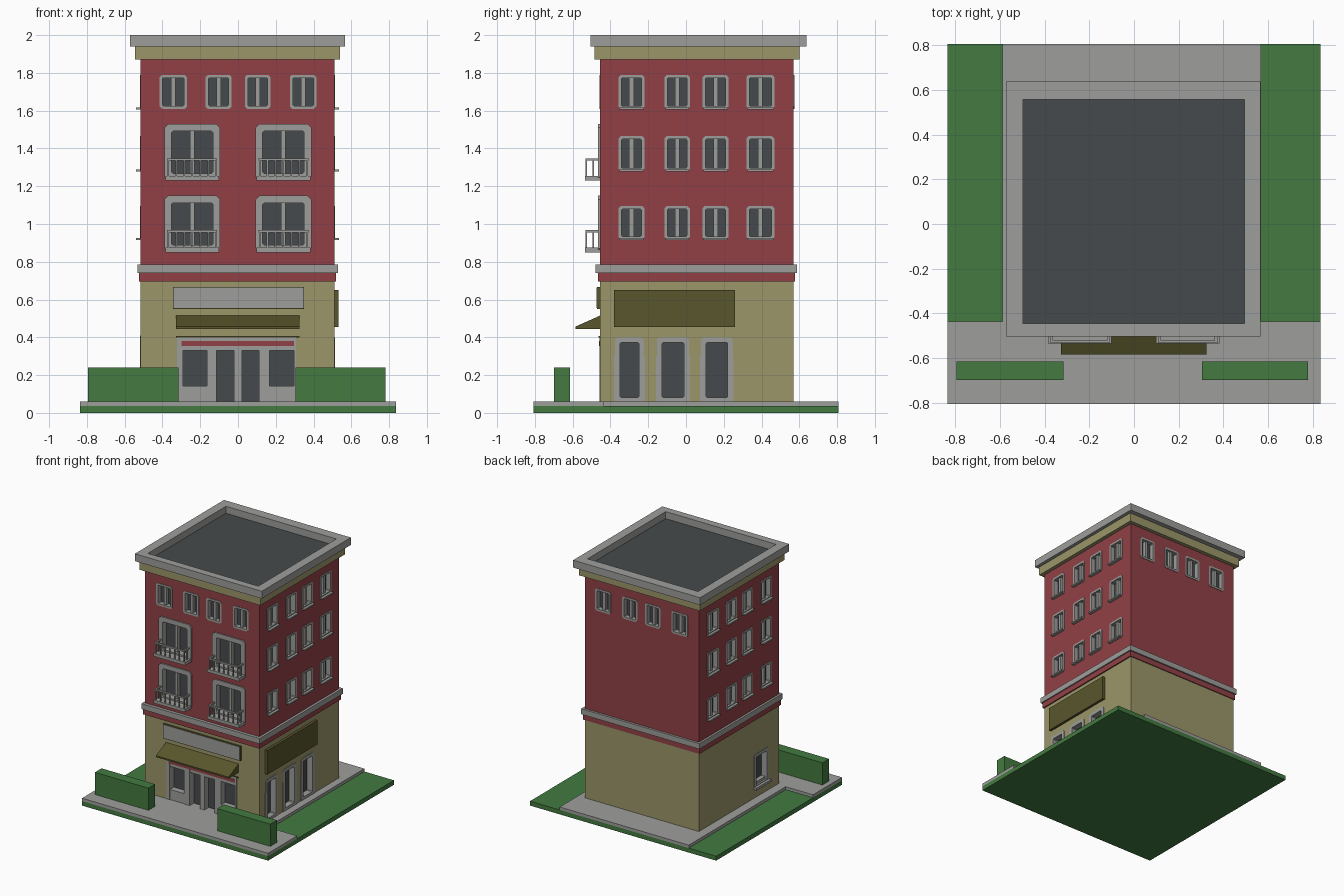
import bpy, bmesh

if "Cube" in bpy.data.objects:
    bpy.data.objects.remove(bpy.data.objects["Cube"])

X0, X1, Y0, Y1 = -0.515, 0.51, -0.455, 0.57   # building walls


def material(name, hexcol):
    def lin(c):
        return c / 12.92 if c <= 0.04045 else ((c + 0.055) / 1.055) ** 2.4
    m = bpy.data.materials.new(name)
    m.diffuse_color = [lin(int(hexcol[i:i + 2], 16) / 255) for i in (0, 2, 4)] + [1]
    m.use_nodes = True
    m.node_tree.nodes["Principled BSDF"].inputs["Base Color"].default_value = m.diffuse_color
    return m


RED = material("brick_red", "914046")
GRAY = material("stone_gray", "9E9F9C")
TAN = material("tan_plaster", "9C966A")
OLIVE = material("olive", "59562C")
GREEN = material("grass_green", "437A41")
DARK = material("dark_glass", "464A4C")

parts = {}   # name -> (bmesh, material)


def part(name, mat):
    if name not in parts:
        parts[name] = (bmesh.new(), mat)
    return parts[name][0]


def solid(bm, a, b):
    """Close two equal point loops into a prism."""
    va, vb = [bm.verts.new(p) for p in a], [bm.verts.new(p) for p in b]
    n = len(va)
    bm.faces.new(va)
    bm.faces.new(vb)
    for i in range(n):
        j = (i + 1) % n
        bm.faces.new((va[i], va[j], vb[j], vb[i]))


def box(name, mat, x0, x1, y0, y1, z0, z1):
    def loop(z):
        return [(x0, y0, z), (x1, y0, z), (x1, y1, z), (x0, y1, z)]
    solid(part(name, mat), loop(z0), loop(z1))


def on_wall(side, u, z, d):
    """Point on a wall: u along it, z up, d outwards."""
    return {"front": (u, Y0 - d, z), "back": (u, Y1 + d, z),
            "right": (X1 + d, u, z), "left": (X0 - d, u, z)}[side]


def wbox(name, mat, side, u0, u1, z0, z1, d0, d1):
    def loop(d):
        return [on_wall(side, u, z, d) for u, z in ((u0, z0), (u1, z0), (u1, z1), (u0, z1))]
    solid(part(name, mat), loop(d0), loop(d1))


def ring(name, mat, side, u0, u1, z0, z1, t, d0, d1, c):
    """Window surround with clipped corners."""
    bm = part(name, mat)

    def octagon(i, c, d):
        a, b, e, f = u0 + i, u1 - i, z0 + i, z1 - i
        pts = ((a + c, e), (b - c, e), (b, e + c), (b, f - c),
               (b - c, f), (a + c, f), (a, f - c), (a, e + c))
        return [bm.verts.new(on_wall(side, u, z, d)) for u, z in pts]
    loops = [octagon(0, c, d0), octagon(0, c, d1), octagon(t, c * .4, d1), octagon(t, c * .4, d0)]
    for k in range(4):
        p, q = loops[k], loops[(k + 1) % 4]
        for i in range(8):
            j = (i + 1) % 8
            bm.faces.new((p[i], p[j], q[j], q[i]))


def window(kind, side, u0, u1, z0, z1, t, depth, mullion, out=0.004, c=0.012, cut="upper"):
    """Recessed opening with surround, glass and optional centre bar."""
    e = 0.006 + c * 0.3
    wbox("cutter_" + cut, None, side, u0 + e, u1 - e, z0 + e, z1 - e, -depth, 0.05)
    ring(f"{kind}_frames_{side}", GRAY, side, u0, u1, z0, z1, t, -depth, out, c)
    wbox(f"{kind}_glass_{side}", DARK, side, u0 + t / 2, u1 - t / 2, z0 + t / 2, z1 - t / 2,
         -depth - .003, -depth + .005)
    if mullion:
        m = (u0 + u1) / 2
        wbox(f"{kind}_bars_{side}", GRAY, side, m - mullion / 2, m + mullion / 2,
             z0 + t / 2, z1 - t / 2, -depth, -0.01)


# Ground
box("grass", GREEN, -.836, .836, -.807, .807, 0, .036)
box("front_pavement", GRAY, -.836, .836, -.807, -.436, .036, .06)
box("pavement_around_house", GRAY, -.59, .57, -.436, .807, .036, .06)
box("hedge_left", GREEN, -.795, -.315, -.70, -.615, .06, .24)
box("hedge_right", GREEN, .304, .78, -.70, -.615, .06, .24)

# Walls, bands and roof
box("lower_walls", TAN, X0, X1, Y0, Y1, .05, .70)
box("upper_walls", RED, X0, X1, Y0, Y1, .70, 1.87)
box("red_band", RED, -.525, .52, -.467, .577, .695, .74)
box("stone_band", GRAY, -.532, .53, -.48, .588, .74, .785)
box("tan_cornice", TAN, -.545, .54, -.485, .60, 1.87, 1.94)
box("roof_floor", DARK, -.51, .505, -.455, .57, 1.935, 1.943)
box("parapet_front", GRAY, -.573, .567, -.505, -.445, 1.94, 2)
box("parapet_back", GRAY, -.573, .567, .557, .638, 1.94, 2)
box("parapet_left", GRAY, -.573, -.498, -.445, .557, 1.94, 2)
box("parapet_right", GRAY, .494, .567, -.445, .557, 1.94, 2)

# Small windows: top row front and back, three rows on each side
for side in ("front", "back"):
    for u0, u1 in ((-.415, -.27), (-.172, -.034), (.036, .172), (.275, .415)):
        window("small_window", side, u0, u1, 1.61, 1.79, .016, .04, .024)
for side in ("right", "left"):
    for u0, u1 in ((-.357, -.22), (-.114, .02), (.088, .225), (.32, .468)):
        for z0, z1 in ((1.608, 1.79), (1.28, 1.465), (.918, 1.095)):
            window("small_window", side, u0, u1, z0, z1, .016, .04, .024)
            wbox(f"sills_{side}", GRAY, side, u0 + .005, u1 - .005, z0 - .002, z0 + .009, -.03, .025)

# Balcony windows with railings
for u0, u1 in ((-.39, -.095), (.093, .388)):
    for z0 in (.85, 1.23):
        window("balcony_window", "front", u0, u1, z0, z0 + .3, .038, .045, .024, .01, .02)
        a, b = u0 + .005, u1 - .005
        wbox("balcony_slabs", GRAY, "front", a, b, z0, z0 + .025, 0, .08)
        zr = z0 + .105
        wbox("balcony_rails", GRAY, "front", a + .01, b - .01, zr, zr + .012, .066, .078)
        for u in (a + .01, b - .022):
            wbox("balcony_rails", GRAY, "front", u, u + .012, zr, zr + .012, 0, .067)
            wbox("balcony_bars", GRAY, "front", u + .002, u + .010, z0 + .02, zr + .002, .033, .041)
        for i in range(7):
            u = a + .012 + i * (b - a - .032) / 6
            wbox("balcony_bars", GRAY, "front", u, u + .008, z0 + .02, zr + .002, .068, .076)

# Shop front
wbox("cutter_lower", None, "front", -.315, .302, .055, .395, -.06, .05)
wbox("shop_glass", DARK, "front", -.316, .303, .052, .38, -.063, -.05)
for u0, u1 in ((-.322, -.292), (-.165, -.113), (-.02, .02), (.11, .168), (.296, .308)):
    wbox("shop_pillars", GRAY, "front", u0, u1, .055, .40, -.06, .004)
wbox("shop_header", GRAY, "front", -.322, .308, .33, .40, -.06, .002)
for u0, u1 in ((-.30, -.16), (.16, .30)):
    wbox("shop_window_base", GRAY, "front", u0, u1, .055, .142, -.06, 0)
wbox("red_shop_stripe", RED, "front", -.30, .296, .355, .38, -.004, .006)
wbox("shop_trim", OLIVE, "front", -.328, .325, .40, .408, -.005, .008)

# Awning wedge, front sign and side sign
awning = [(0, .445), (.13, .445), (.13, .457), (0, .515)]
solid(part("awning", OLIVE), *[[on_wall("front", u, z, d) for d, z in awning] for u in (-.328, .325)])
wbox("front_sign_board", OLIVE, "front", -.345, .35, .55, .667, -.01, .015)
wbox("front_sign_face", GRAY, "front", -.341, .346, .554, .663, .012, .018)
wbox("side_sign_board", OLIVE, "right", -.38, .26, .455, .65, -.01, .021)

# Ground floor openings on the sides
for u0, u1 in ((-.376, -.222), (-.154, .016), (.079, .248)):
    window("side_door", "right", u0, u1, .055, .40, .027, .05, 0, .004, .014, "lower")
    for u in (u0, u1):
        wbox("side_door_feet", GRAY, "right", u - .004, u + .004, .055, .30, -.02, .004)
window("left_window", "left", -.32, -.14, .13, .41, .025, .05, 0, .004, .008, "lower")
wbox("left_window_sill", GRAY, "left", -.325, -.135, .13, .15, -.04, .025)
wbox("left_window_ledge", GRAY, "left", -.31, -.15, .15, .175, -.045, -.01)

# Make the objects
objs = {}
for name, (bm, mat) in parts.items():
    bmesh.ops.recalc_face_normals(bm, faces=bm.faces)
    me = bpy.data.meshes.new(name)
    bm.to_mesh(me)
    bm.free()
    if mat:
        me.materials.append(mat)
    objs[name] = bpy.data.objects.new(name, me)
    bpy.context.collection.objects.link(objs[name])

# Cut the openings into the walls
for level in ("lower", "upper"):
    wall, cutter = objs[level + "_walls"], objs["cutter_" + level]
    cutter.hide_render = True
    mod = wall.modifiers.new("openings", "BOOLEAN")
    mod.operation, mod.solver, mod.object = "DIFFERENCE", "EXACT", cutter
    bpy.context.view_layer.objects.active = wall
    bpy.ops.object.modifier_apply(modifier=mod.name)
    bpy.data.objects.remove(cutter)
